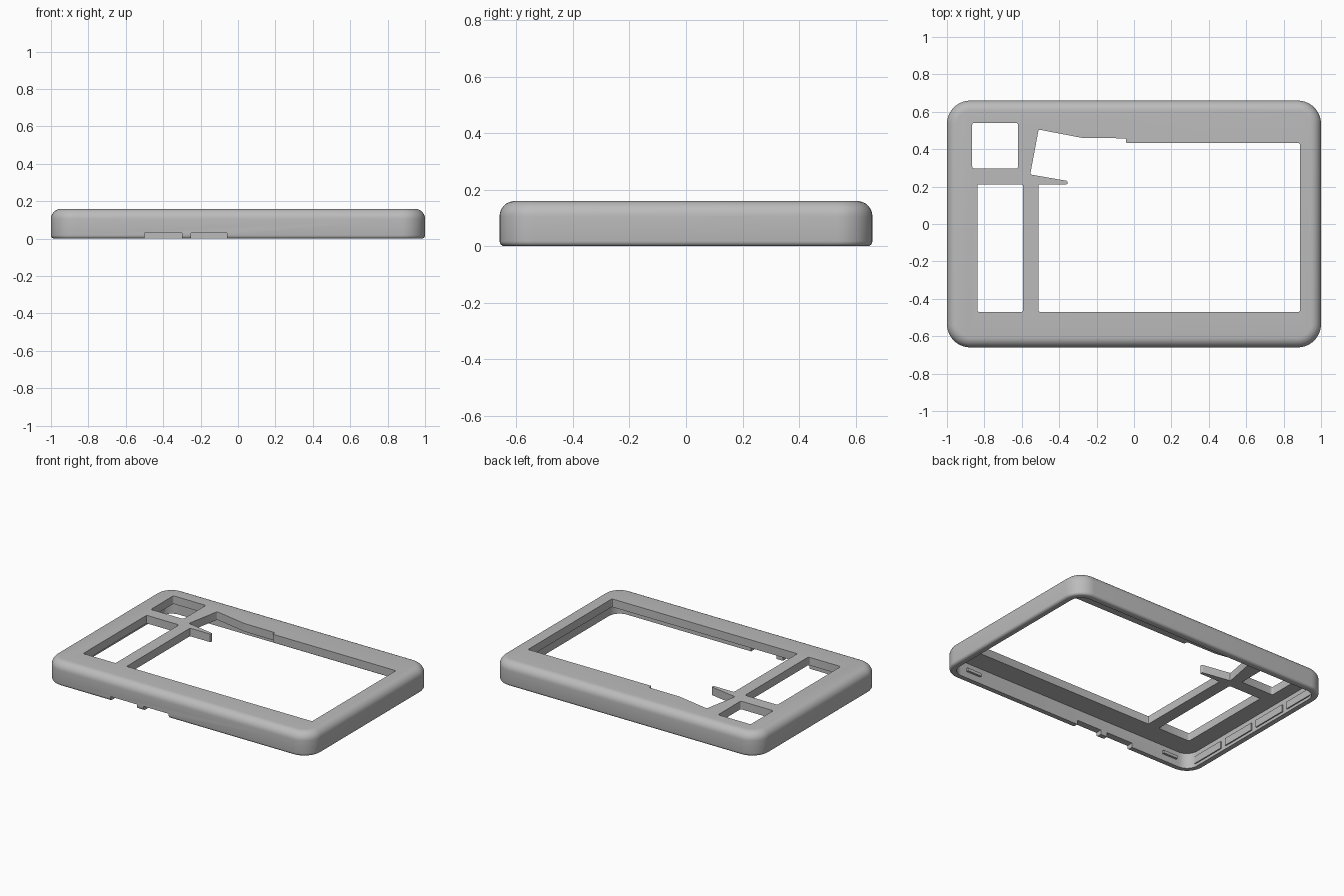
import bpy, bmesh, math
from mathutils import Vector

cube = bpy.data.objects.get("Cube")
if cube:
    bpy.data.objects.remove(cube, do_unlink=True)

HALF_X, HALF_Y, HEIGHT = 1.0, 0.66, 0.16
CORNER, WALL, CEILING = 0.125, 0.045, 0.105

grey = bpy.data.materials.new("plain grey")
grey.use_nodes = True
grey.diffuse_color = (0.5, 0.5, 0.5, 1)
grey.node_tree.nodes["Principled BSDF"].inputs["Base Color"].default_value = grey.diffuse_color


def make_object(name, bm):
    bmesh.ops.recalc_face_normals(bm, faces=bm.faces)
    mesh = bpy.data.meshes.new(name)
    bm.to_mesh(mesh)
    bm.free()
    mesh.materials.append(grey)
    obj = bpy.data.objects.new(name, mesh)
    bpy.context.collection.objects.link(obj)
    return obj


def rounded_loop(bm, inset, z, steps=10):
    """Rounded rectangle of vertices, moved inwards by inset."""
    r = max(CORNER - inset, 0.01)
    cx, cy = HALF_X - inset - r, HALF_Y - inset - r
    verts = []
    for i, (sx, sy) in enumerate([(1, 1), (-1, 1), (-1, -1), (1, -1)]):
        for k in range(steps + 1):
            a = math.pi / 2 * (i + k / steps)
            verts.append(bm.verts.new((sx * cx + r * math.cos(a), sy * cy + r * math.sin(a), z)))
    return verts


def prism(name, points, z0, z1, round_by=0.0):
    """Upright prism with optionally rounded vertical edges."""
    bm = bmesh.new()
    low = [bm.verts.new((x, y, z0)) for x, y in points]
    high = [bm.verts.new((x, y, z1)) for x, y in points]
    bm.faces.new(low[::-1])
    bm.faces.new(high)
    n = len(points)
    sides = [bm.faces.new((low[i], low[(i + 1) % n], high[(i + 1) % n], high[i])) for i in range(n)]
    if round_by:
        upright = [bm.edges.get((a, b)) for a, b in zip(low, high)]
        bmesh.ops.bevel(bm, geom=upright, offset=round_by, segments=3, affect='EDGES', profile=0.5)
    return make_object(name, bm)


def rect(x0, x1, y0, y1):
    return [(x0, y0), (x1, y0), (x1, y1), (x0, y1)]


# Hollow shell: cavity ceiling, inner wall, rim, outer wall, rounded top
profile = [(WALL, CEILING), (WALL, 0.0)]
profile += [(0.018 * (1 - math.sin(a)), 0.018 * (1 - math.cos(a)))
            for a in [math.pi / 2 * k / 4 for k in range(5)]]
profile += [(0.055 * (1 - math.cos(a)), HEIGHT - 0.055 * (1 - math.sin(a)))
            for a in [math.pi / 2 * k / 8 for k in range(9)]]
bm = bmesh.new()
loops = [rounded_loop(bm, inset, z) for inset, z in profile]
for a, b in zip(loops, loops[1:]):
    for i in range(len(a)):
        j = (i + 1) % len(a)
        bm.faces.new((a[i], a[j], b[j], b[i]))
bm.faces.new(loops[0])
bm.faces.new(loops[-1])
shell = make_object("frame_shell", bm)

# Window openings through the top plate
main_window = [(-0.51, -0.47), (0.887, -0.47), (0.887, 0.432), (-0.043, 0.432),
               (-0.043, 0.458), (-0.275, 0.46), (-0.51, 0.505), (-0.555, 0.265),
               (-0.355, 0.23), (-0.355, 0.212), (-0.51, 0.212)]
cutters = [
    prism("main_window_cutter", main_window, 0.06, 0.3, 0.007),
    prism("side_window_cutter", rect(-0.837, -0.593, -0.47, 0.212), 0.06, 0.3, 0.01),
    prism("square_window_cutter", rect(-0.865, -0.62, 0.297, 0.54), 0.06, 0.3, 0.01),
]
# Notches in the lower edge of the front wall
for x0, x1 in [(-0.5, -0.3), (-0.25, -0.06)]:
    cutters.append(prism("front_notch_cutter", rect(x0, x1, -0.75, -0.59), -0.1, 0.03))
for cutter in cutters:
    cutter.hide_render = True
    mod = shell.modifiers.new("cut", 'BOOLEAN')
    mod.operation, mod.solver, mod.object = 'DIFFERENCE', 'EXACT', cutter
bpy.context.view_layer.objects.active = shell
for mod in list(shell.modifiers):
    bpy.ops.object.modifier_apply(modifier=mod.name)
for cutter in cutters:
    bpy.data.objects.remove(cutter, do_unlink=True)

# Thin pads on the inside of the right wall
inner_x, inner_y = HALF_X - WALL, HALF_Y - WALL
for i in range(4):
    y = -0.55 + 0.295 * i
    prism("right_wall_pad", rect(-inner_x - 0.01, -inner_x + 0.008, y, y + 0.25), 0.02, 0.07)

# Small snap tabs on the inside of the front wall
for x in (-0.8, 0.78):
    prism("front_snap_tab", rect(x - 0.055, x + 0.055, -inner_y - 0.01, -inner_y + 0.015), 0.045, 0.065)

# Smooth fillets with sharp edges kept
bpy.ops.object.select_all(action='DESELECT')
shell.select_set(True)
bpy.context.view_layer.objects.active = shell
bpy.ops.object.shade_smooth_by_angle(angle=math.radians(30))
